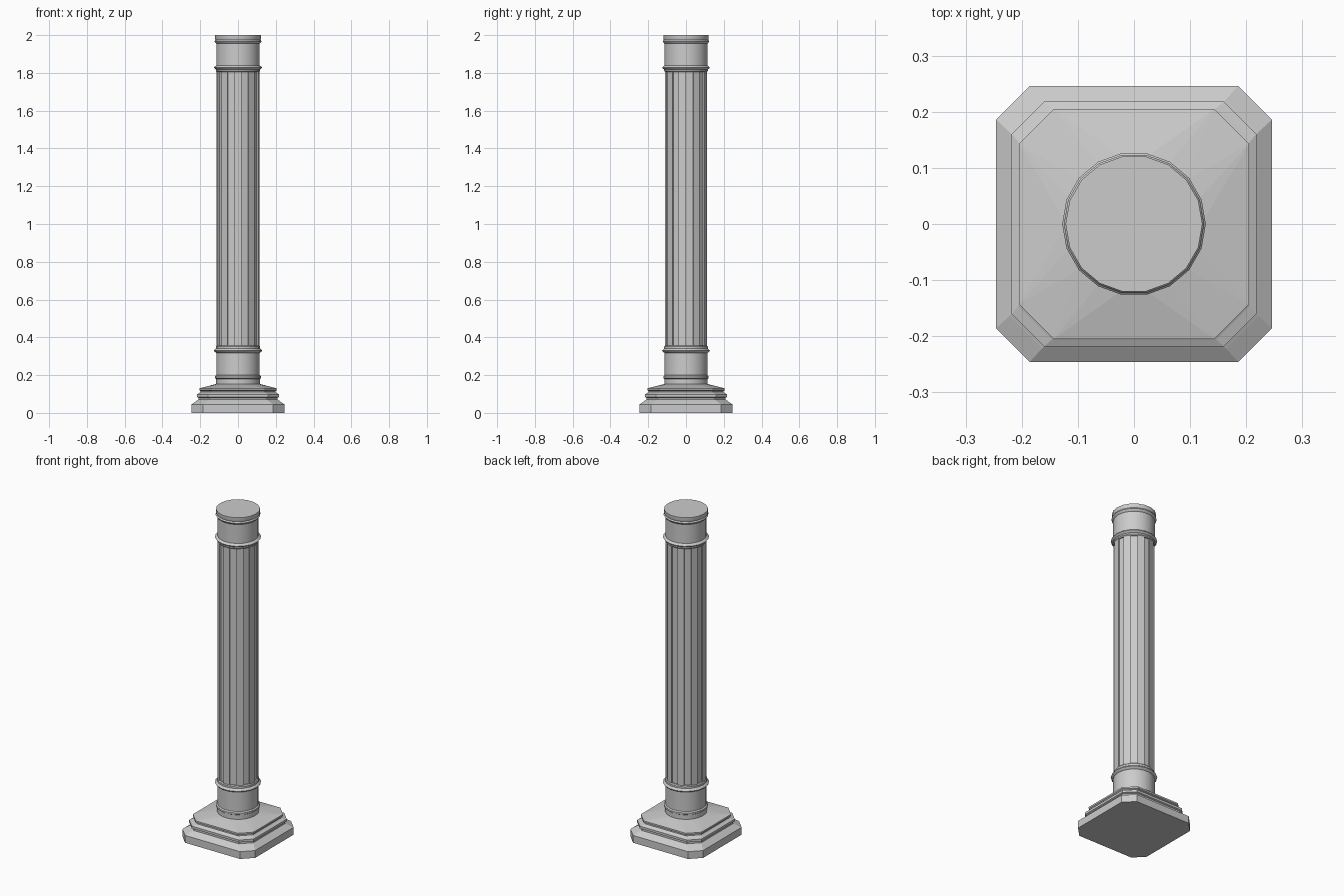
import bpy, bmesh, math

if "Cube" in bpy.data.objects:
    bpy.data.objects.remove(bpy.data.objects["Cube"])

SIDES = 18


def ring_points(r, z):
    return [(r * math.cos(math.tau * i / SIDES), r * math.sin(math.tau * i / SIDES), z)
            for i in range(SIDES)]


def octagon_points(h, cut, z):
    c = h - cut
    return [(h, -c, z), (h, c, z), (c, h, z), (-c, h, z),
            (-h, c, z), (-h, -c, z), (-c, -h, z), (c, -h, z)]


def flute_points(outer, inner, z):
    # alternate faces stand proud or recessed, with a step at each corner
    pts = []
    for i in range(SIDES):
        r = inner if i % 2 == 0 else outer
        for k in (i, i + 1):
            a = math.tau * k / SIDES
            pts.append((r * math.cos(a), r * math.sin(a), z))
    return pts


def loft(name, loops, smooth=True, top_ring=None):
    bm = bmesh.new()
    rows = [[bm.verts.new(p) for p in loop] for loop in loops]
    for a, b in zip(rows, rows[1:]):
        n = len(a)
        for i in range(n):
            j = (i + 1) % n
            bm.faces.new((a[i], a[j], b[j], b[i]))
    bm.faces.new(rows[0][::-1])
    last = rows[-1]
    if top_ring:
        # join the last loop to a ring with a different number of sides
        ring = [bm.verts.new(p) for p in top_ring]
        edges = []
        for loop in (last, ring):
            for i in range(len(loop)):
                pair = (loop[i], loop[(i + 1) % len(loop)])
                edges.append(bm.edges.get(pair) or bm.edges.new(pair))
        bmesh.ops.bridge_loops(bm, edges=edges)
        last = ring
    bm.faces.new(last)
    bmesh.ops.recalc_face_normals(bm, faces=bm.faces[:])
    me = bpy.data.meshes.new(name)
    bm.to_mesh(me)
    bm.free()
    ob = bpy.data.objects.new(name, me)
    bpy.context.collection.objects.link(ob)
    if smooth:
        bpy.ops.object.select_all(action='DESELECT')
        ob.select_set(True)
        bpy.context.view_layer.objects.active = ob
        bpy.ops.object.shade_smooth_by_angle(angle=math.radians(28))
    return ob


# Stepped square base with clipped corners
base = [(.246, .060, 0), (.246, .060, .045), (.222, .058, .062), (.210, .058, .070),
        (.210, .058, .080), (.218, .058, .084), (.218, .058, .098), (.206, .060, .104),
        (.198, .060, .110), (.198, .060, .116), (.205, .062, .120), (.205, .062, .130)]
loft("base", [octagon_points(*p) for p in base], smooth=False,
     top_ring=ring_points(.120, .152))

# Lower drum with mouldings
lower = [(.116, .148), (.116, .180), (.122, .184), (.122, .194), (.115, .200),
         (.115, .318), (.122, .322), (.128, .329), (.122, .337), (.117, .341),
         (.117, .352), (.112, .358)]
loft("lower_drum", [ring_points(*p) for p in lower])

# Fluted shaft
loft("shaft", [flute_points(.113, .105, z) for z in (.352, 1.812)], smooth=False)

# Upper drum with mouldings
upper = [(.112, 1.804), (.117, 1.810), (.117, 1.818), (.122, 1.821), (.128, 1.828),
         (.122, 1.835), (.115, 1.839), (.115, 1.955), (.120, 1.959), (.125, 1.967),
         (.120, 1.975), (.122, 1.980), (.122, 2.0)]
loft("upper_drum", [ring_points(*p) for p in upper])
